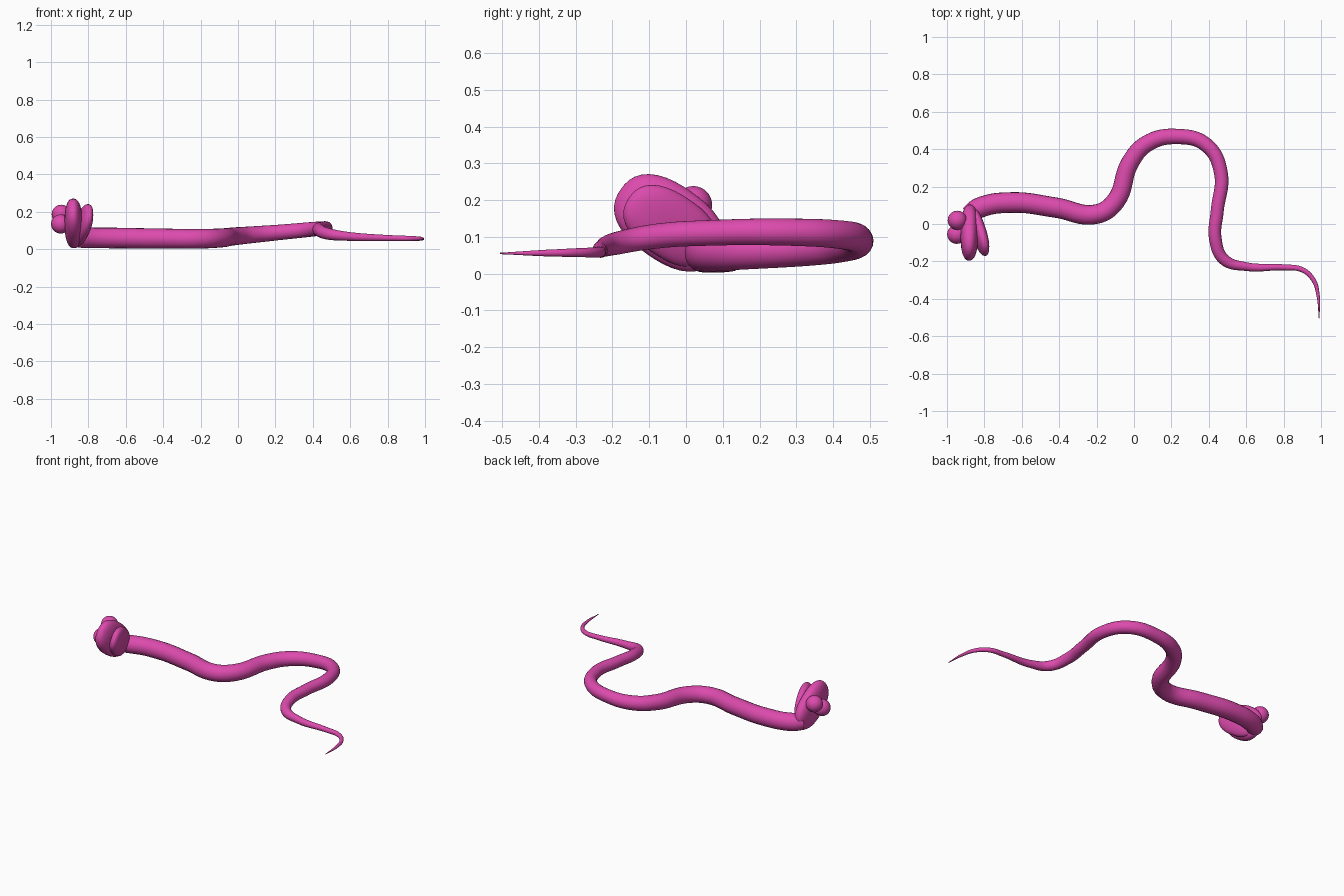
import bpy, math
from mathutils import Vector, Matrix

if "Cube" in bpy.data.objects:
    bpy.data.objects.remove(bpy.data.objects["Cube"])

pink = bpy.data.materials.new("pink")
pink.diffuse_color = (0.72, 0.07, 0.42, 1)
pink.use_nodes = True
pink.node_tree.nodes["Principled BSDF"].inputs["Base Color"].default_value = pink.diffuse_color


# Tapered winding body: x, y, z, radius
path = [
    (-0.885, 0.045, 0.065, 0.05), (-0.83, 0.085, 0.062, 0.055),
    (-0.65, 0.115, 0.06, 0.055), (-0.42, 0.088, 0.057, 0.054),
    (-0.2, 0.053, 0.056, 0.052), (-0.1, 0.12, 0.06, 0.051),
    (-0.02, 0.33, 0.069, 0.048), (0.07, 0.43, 0.077, 0.045),
    (0.23, 0.468, 0.091, 0.041), (0.39, 0.42, 0.106, 0.039),
    (0.465, 0.27, 0.113, 0.037), (0.445, 0.07, 0.111, 0.035),
    (0.435, -0.08, 0.102, 0.034), (0.482, -0.19, 0.082, 0.031),
    (0.6, -0.228, 0.068, 0.023), (0.8, -0.232, 0.06, 0.016),
    (0.9, -0.245, 0.058, 0.014), (0.96, -0.3, 0.057, 0.012),
    (0.984, -0.38, 0.056, 0.009), (0.99, -0.505, 0.055, 0.002)]
curve = bpy.data.curves.new("body", "CURVE")
curve.dimensions = "3D"
curve.bevel_depth = 1.0
curve.bevel_resolution = 8
curve.resolution_u = 8
curve.use_fill_caps = True
spline = curve.splines.new("BEZIER")
spline.bezier_points.add(len(path) - 1)
for p, (x, y, z, r) in zip(spline.bezier_points, path):
    p.co = (x, y, z)
    p.radius = r
    p.handle_left_type = p.handle_right_type = "AUTO"
spline.use_smooth = True
body = bpy.data.objects.new("body", curve)
bpy.context.collection.objects.link(body)
curve.materials.append(pink)


def ball(name, size, matrix, power=2.0):
    """Sphere, squared off by power, scaled by size and placed by matrix."""
    bpy.ops.mesh.primitive_uv_sphere_add(segments=40, ring_count=24, radius=1)
    ob = bpy.context.object
    ob.name = name
    for v in ob.data.vertices:
        k = sum(abs(c) ** power for c in v.co) ** (-1 / power)
        v.co = matrix @ Vector([c * k * s for c, s in zip(v.co, size)])
    ob.data.materials.append(pink)
    bpy.ops.object.shade_smooth()
    return ob


def jaw(name, back, front, width, thick):
    """Flattened lobe reaching from back to front, rolled onto its side."""
    back, front = Vector(back), Vector(front)
    f = (front - back).normalized()
    n = f.cross(Vector((0, 0.57, 0.82))).normalized()
    w = n.cross(f)
    m = Matrix((f, w, n)).transposed().to_4x4()
    m.translation = (back + front) / 2
    ball(name, ((front - back).length / 2, width, thick), m, 2.4)


# Open mouth
jaw("upper_jaw", (-0.877, 0.085, 0.046), (-0.882, -0.177, 0.23), 0.104, 0.048)
jaw("lower_jaw", (-0.868, 0.07, 0.055), (-0.79, -0.155, 0.205), 0.088, 0.036)

# Eyes on the upper jaw
for name, pos in (("eye_upper", (-0.945, 0.02, 0.187)), ("eye_lower", (-0.948, -0.055, 0.135))):
    ball(name, (0.051,) * 3, Matrix.Translation(pos))
